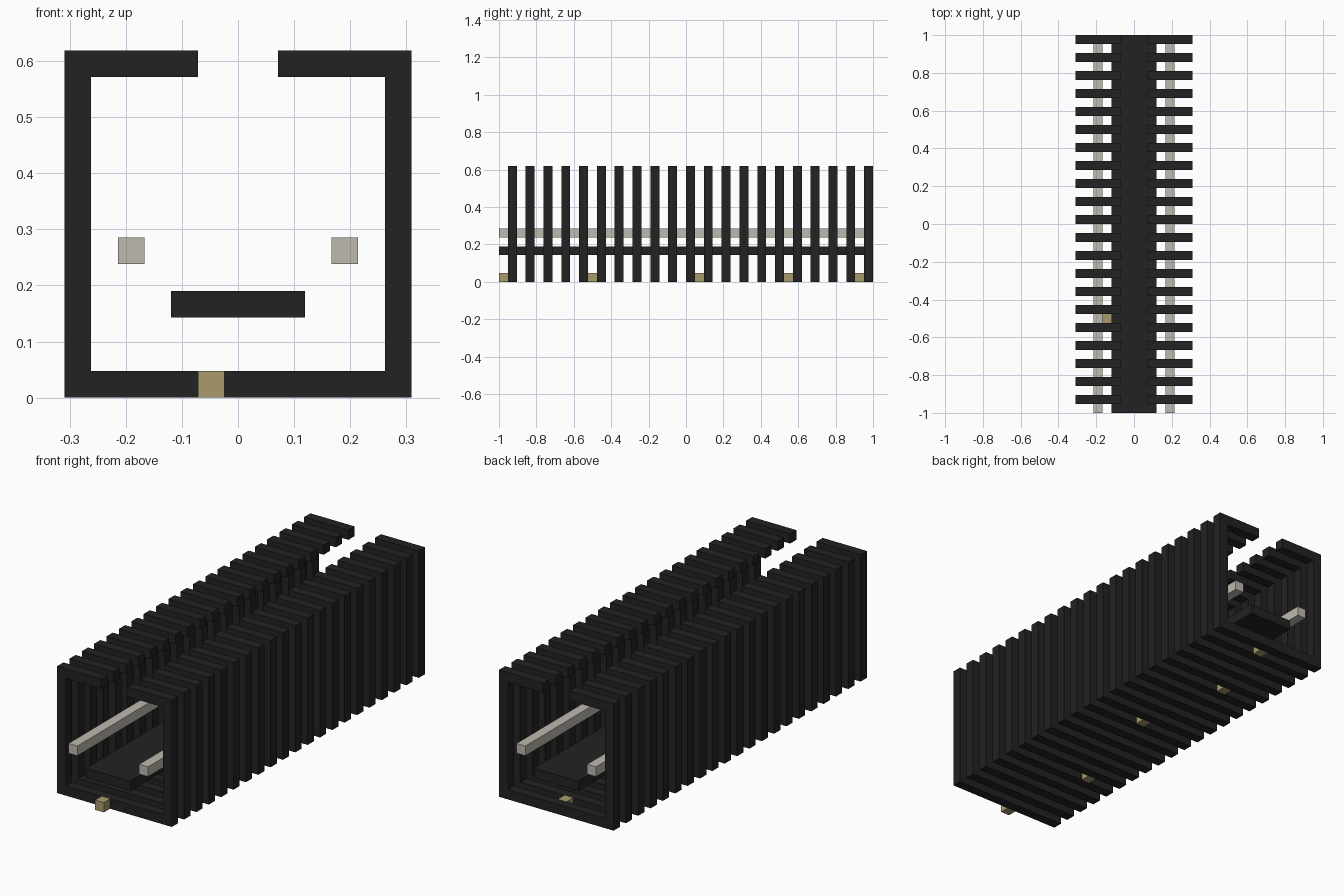
import bpy
import bmesh

U = 2 / 42  # grid unit: the length is 42 units

cube = bpy.data.objects.get("Cube")
if cube:
    bpy.data.objects.remove(cube, do_unlink=True)


def material(name, rgb):
    mat = bpy.data.materials.new(name)
    mat.use_nodes = True
    mat.diffuse_color = (*rgb, 1)
    bsdf = mat.node_tree.nodes["Principled BSDF"]
    bsdf.inputs["Base Color"].default_value = (*rgb, 1)
    bsdf.inputs["Roughness"].default_value = 0.8
    return mat


def add_object(name, bm, mat):
    bmesh.ops.recalc_face_normals(bm, faces=bm.faces)
    mesh = bpy.data.meshes.new(name)
    bm.to_mesh(mesh)
    bm.free()
    mesh.materials.append(mat)
    obj = bpy.data.objects.new(name, mesh)
    bpy.context.collection.objects.link(obj)
    return obj


def box(name, low, high, mat):
    """Box between two corners given in grid units."""
    bm = bmesh.new()
    bmesh.ops.create_cube(bm, size=1)
    for v in bm.verts:
        v.co = [U * (l if c < 0 else h) for c, l, h in zip(v.co, low, high)]
    return add_object(name, bm, mat)


black = material("charcoal black", (0.016, 0.016, 0.016))
grey = material("pale warm grey", (0.52, 0.49, 0.43))
tan = material("dull tan", (0.40, 0.33, 0.155))

# Rib: an open-topped square frame, extruded and repeated along the length
half = [(0, 0), (6.5, 0), (6.5, 13), (1.5, 13), (1.5, 12), (5.5, 12), (5.5, 1), (0, 1)]
outline = half[1:-1] + [(-x, z) for x, z in reversed(half[1:-1])]
bm = bmesh.new()
face = bm.faces.new([bm.verts.new((x * U, -20 * U, z * U)) for x, z in outline])
side = bmesh.ops.extrude_face_region(bm, geom=[face])["geom"]
bmesh.ops.translate(bm, vec=(0, U, 0),
                    verts=[g for g in side if isinstance(g, bmesh.types.BMVert)])
ribs = add_object("ribs", bm, black)
array = ribs.modifiers.new("repeat", 'ARRAY')
array.count = 21
array.use_relative_offset = False
array.use_constant_offset = True
array.constant_offset_displace = (0, 2 * U, 0)

# Floating floor plank
box("floor_plank", (-2.5, -21, 3), (2.5, 21, 4), black)

# Pair of side rails
for name, x in (("right_rail", -4), ("left_rail", 4)):
    box(name, (x - 0.5, -21, 5), (x + 0.5, 21, 6), grey)

# Small blocks lying in the gaps between ribs
for i, (x, y) in enumerate([(-1, -21), (-3, -11), (0, 1), (-2, 11), (0, 19)]):
    box(f"gap_block_{i + 1}", (x - 0.5, y, 0), (x + 0.5, y + 1, 1), tan)
